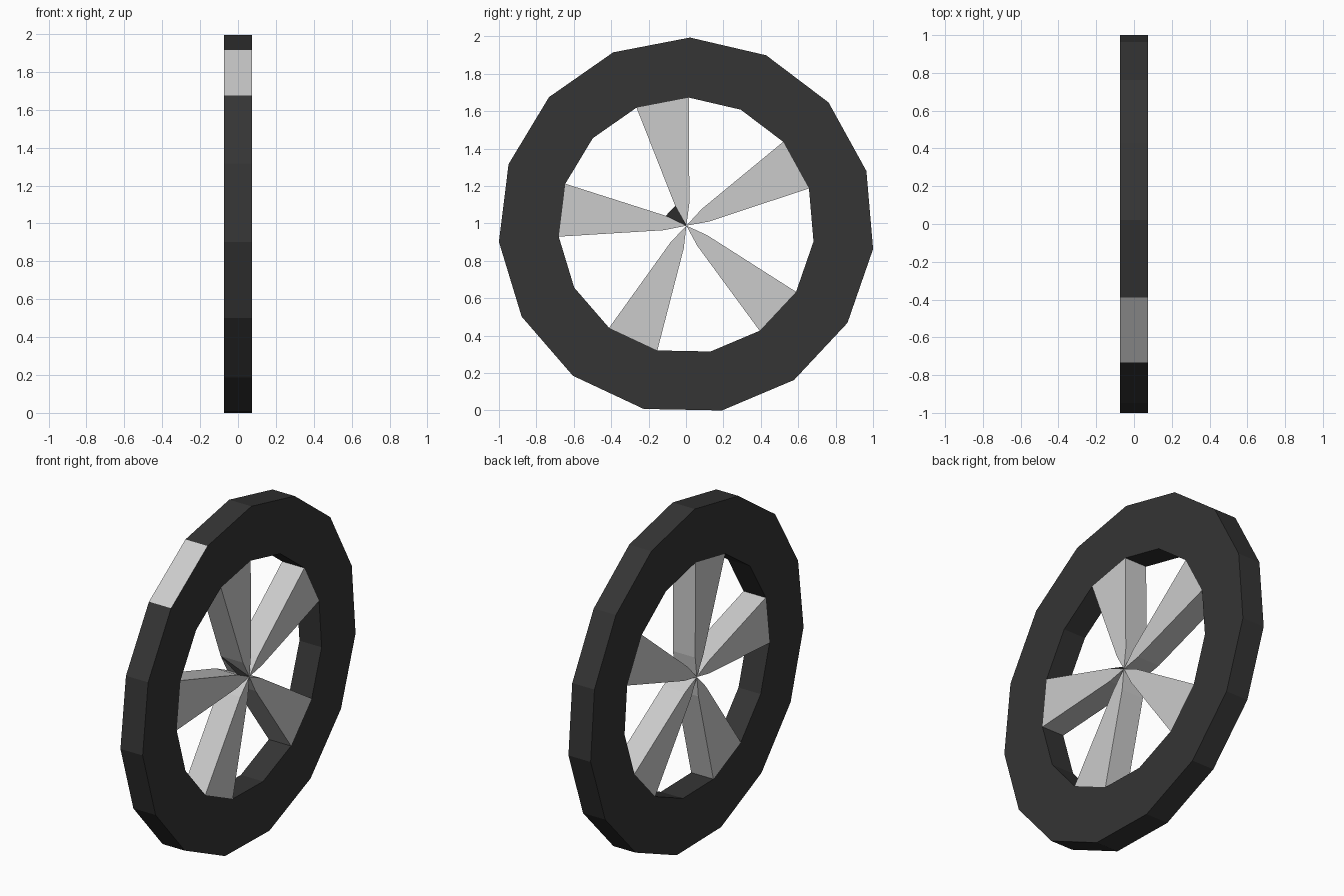
import bpy
from math import sin, cos, radians

if "Cube" in bpy.data.objects:
    bpy.data.objects.remove(bpy.data.objects["Cube"])

N = 15                      # rim sides
R_OUT, R_IN, R_HUB = 1.006, 0.685, 0.122
CY, CZ, H = 0.002, 0.988, 0.073
START, STEP = 88.9, 24.0


def pt(x, r, deg):
    a = radians(deg)
    return (x, CY + r * cos(a), CZ + r * sin(a))


def ang(k):
    return START - STEP * k


def make(name, verts, faces, mat=None):
    me = bpy.data.meshes.new(name)
    me.from_pydata(verts, [], faces)
    me.update()
    ob = bpy.data.objects.new(name, me)
    bpy.context.collection.objects.link(ob)
    if mat:
        me.materials.append(mat)
    return ob


black = bpy.data.materials.new("black")
black.diffuse_color = (0.035, 0.035, 0.035, 1)
black.use_nodes = True
black.node_tree.nodes["Principled BSDF"].inputs["Base Color"].default_value = black.diffuse_color

# Tyre ring: rectangular section swept around 15 sides
PATCH = 13                  # the one outer face left grey
section = [(H, R_OUT), (-H, R_OUT), (-H, R_IN), (H, R_IN)]
verts = [pt(x, r, ang(k)) for k in range(N) for x, r in section]
faces, patch = [], []
for k in range(N):
    a, b = 4 * k, 4 * ((k + 1) % N)
    for i in range(4):
        j = (i + 1) % 4
        f = (a + i, b + i, b + j, a + j)
        (patch if k == PATCH and i == 0 else faces).append(f)
make("tyre", verts, faces, black)
make("tyre_grey_panel", [verts[i] for i in patch[0]], [(0, 1, 2, 3)])

# Five wedge spokes, each meeting the axis in a point
for s in range(5):
    k = 3 * s + 2
    mid = ang(k) - STEP / 2
    outline = [(0, mid), (R_HUB, mid - 18.5), (R_IN, mid - STEP / 2),
               (R_IN, mid + STEP / 2), (R_HUB, mid + 18.5)]
    v = [pt(x, r, d) for x in (H, -H) for r, d in outline]
    f = [(0, 1, 2, 3, 4), (9, 8, 7, 6, 5)]
    f += [(i, i + 5, (i + 1) % 5 + 5, (i + 1) % 5) for i in (0, 1, 3, 4)]
    make(f"spoke_{s + 1}", v, f)

# Small black web between two spokes at the hub
upper = ang(14) - STEP / 2 + 18.5
lower = ang(11) - STEP / 2 - 18.5
make("hub_web", [pt(H, 0, 0), pt(-H, R_HUB, upper), pt(H, R_HUB, lower)],
     [(0, 1, 2)], black)
